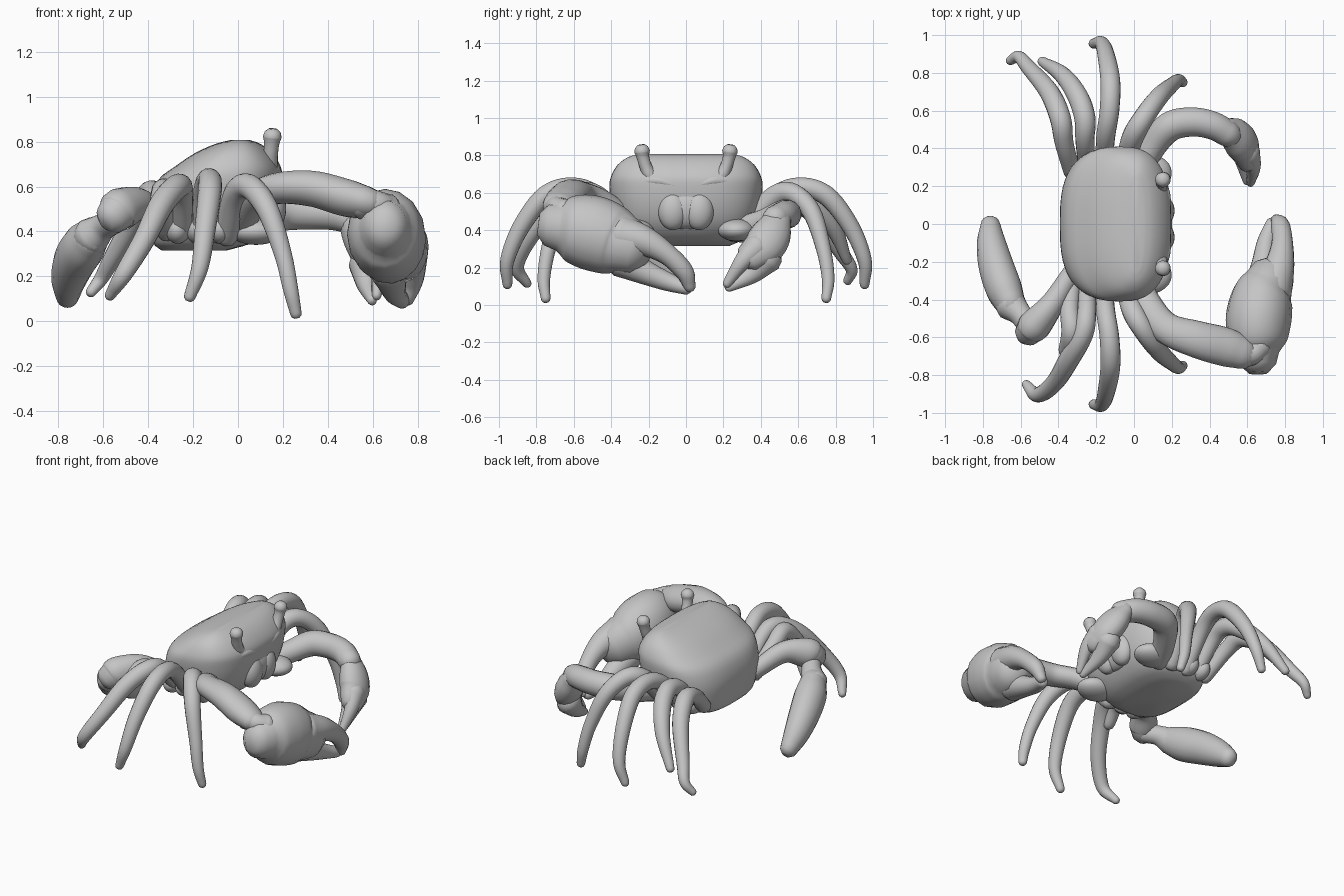
import bpy, bmesh, math
from mathutils import Vector

cube = bpy.data.objects.get("Cube")
if cube:
    bpy.data.objects.remove(cube)

SHELL = (0.56, 0.56, 0.56, 1)
shell = bpy.data.materials.new("shell_grey")
shell.use_nodes = True
shell.diffuse_color = SHELL
shell.node_tree.nodes["Principled BSDF"].inputs["Base Color"].default_value = SHELL


def loft(name, rings, sharp=60):
    """Skin a stack of closed rings, with fans over both ends."""
    bm = bmesh.new()
    loops = [[bm.verts.new(p) for p in ring] for ring in rings]
    n = len(loops[0])
    for a, b in zip(loops, loops[1:]):
        for i in range(n):
            j = (i + 1) % n
            bm.faces.new((a[i], a[j], b[j], b[i]))
    for loop in (loops[0], loops[-1]):
        face = bm.faces.new(loop)
        bmesh.ops.poke(bm, faces=[face])
    bmesh.ops.recalc_face_normals(bm, faces=bm.faces)
    return finish(name, bm, sharp)


def finish(name, bm, sharp=60):
    mesh = bpy.data.meshes.new(name)
    bm.to_mesh(mesh)
    bm.free()
    mesh.materials.append(shell)
    obj = bpy.data.objects.new(name, mesh)
    bpy.context.collection.objects.link(obj)
    bpy.ops.object.select_all(action='DESELECT')
    obj.select_set(True)
    bpy.context.view_layer.objects.active = obj
    bpy.ops.object.shade_smooth_by_angle(angle=math.radians(sharp))
    return obj


def spline(points, steps):
    """Catmull-Rom curve through points of any dimension."""
    pts = [Vector(p) for p in points]
    pts = [2 * pts[0] - pts[1]] + pts + [2 * pts[-1] - pts[-2]]
    out = []
    for a, b, c, d in zip(pts, pts[1:], pts[2:], pts[3:]):
        for k in range(steps):
            t = k / steps
            out.append(b + (c - a) * (t / 2) + (2 * a - 5 * b + 4 * c - d) * (t * t / 2)
                       + (3 * b - a - 3 * c + d) * (t ** 3 / 2))
    return out + [pts[-2]]


def limb(name, points, flat=1.0, ref=(1, 0, 0), side=1, sides=16):
    """Tapered rounded tube; points are x, y, z, radius; flat squashes along ref."""
    path = spline([(x, y * side, z, r) for x, y, z, r in points], 6)
    pos = [p.to_3d() for p in path]
    rad = [max(p[3], 0.006) for p in path]
    last = len(path) - 1
    rings, u = [], Vector(ref)
    for i, p in enumerate(pos):
        t = (pos[min(i + 1, last)] - pos[max(i - 1, 0)]).normalized()
        u = (u - t * u.dot(t)).normalized()
        v = t.cross(u)

        def ring(along, scale):
            return [p + t * along * rad[i] + rad[i] * scale * (u * flat * math.cos(a) + v * math.sin(a))
                    for a in (math.tau * k / sides for k in range(sides))]
        caps = [(0.85, 0.45), (0.5, 0.85)]
        if i == 0:
            rings += [ring(-along, scale) for along, scale in caps]
        rings.append(ring(0, 1))
        if i == last:
            rings += [ring(along, scale) for along, scale in reversed(caps)]
    return loft(name, rings)


def ball(name, centre, radii):
    bm = bmesh.new()
    bmesh.ops.create_uvsphere(bm, u_segments=24, v_segments=14, radius=1)
    for v in bm.verts:
        v.co = Vector(c + r * k for c, r, k in zip(centre, radii, v.co))
    return finish(name, bm)


# Carapace: rounded outlines stacked by height (z, back, front, half width)
levels = [(.315, -.34, -.05, .23), (.35, -.38, .06, .3), (.43, -.39, .14, .36),
          (.53, -.39, .18, .395), (.63, -.355, .195, .41), (.69, -.28, .19, .4),
          (.75, -.19, .15, .365), (.79, -.1, .1, .31), (.808, -.03, .05, .25)]


def outline(z, back, front, half, n=48):
    pts = []
    power = 0.55 + z / 3
    for k in range(n):
        a = math.tau * k / n
        c, s = math.cos(a), math.sin(a)
        px, py = (math.copysign(abs(w) ** power, w) for w in (c, s))
        pts.append(((back + front) / 2 + px * (front - back) / 2, py * half, z))
    return pts


loft("carapace", [outline(*lv) for lv in spline(levels, 3)])

# Face: mouth plates, brow ridges, eye stalks
ball("mouth_surround", (.125, 0, .52), (.077, .16, .115))
for label, side in (("left", 1), ("right", -1)):
    ball("mouth_plate_" + label, (.15, .07 * side, .505), (.065, .08, .105))
    limb("eye_stalk_" + label, [(.13, .15, .66, .03), (.14, .19, .69, .036), (.145, .215, .74, .033),
                                (.15, .23, .79, .034), (.153, .235, .822, .042)], side=side)
    limb("brow_ridge_" + label, [(.18, .06, .64, .015), (.165, .15, .665, .028),
                                 (.14, .24, .66, .026)], side=side)
    ball("arm_socket_" + label, (.08, .27 * side, .4), (.12, .1, .06))

    # Front and second walking legs match on both sides
    limb("front_leg_" + label, [(-.05, .3, .38, .05), (-.01, .45, .56, .058), (.05, .56, .6, .055),
                                (.13, .67, .5, .05), (.2, .735, .3, .04), (.235, .76, .14, .034),
                                (.258, .75, .035, .026)], side=side)
    limb("second_leg_" + label, [(-.16, .3, .38, .045), (-.15, .46, .57, .05), (-.13, .6, .63, .052),
                                 (-.125, .75, .585, .053), (-.145, .88, .42, .047), (-.17, .955, .24, .038),
                                 (-.215, .955, .11, .026)], side=side)
    # Hip joints along the underside
    for i, x in enumerate((-.08, -.18, -.27)):
        ball("hip_%s_%d" % (label, i), (x, .3 * side, .41), (.055, .08, .065))

# Rear legs differ from side to side
limb("third_leg_left", [(-.25, .3, .4, .045), (-.26, .44, .56, .05), (-.26, .56, .6, .056),
                        (-.3, .68, .54, .055), (-.38, .79, .41, .045), (-.485, .86, .24, .026)])
limb("rear_leg_left", [(-.33, .28, .4, .045), (-.37, .43, .53, .05), (-.39, .56, .57, .056),
                       (-.45, .7, .47, .052), (-.56, .83, .28, .04), (-.61, .885, .19, .032),
                       (-.655, .865, .13, .024)])
limb("third_leg_right", [(-.25, .3, .4, .045), (-.25, .46, .57, .05), (-.27, .58, .6, .055),
                         (-.34, .71, .52, .055), (-.42, .84, .36, .048), (-.51, .905, .21, .04),
                         (-.57, .85, .115, .024)], side=-1)
limb("broken_leg_right", [(-.32, .28, .4, .045), (-.34, .45, .54, .05), (-.33, .57, .58, .055),
                          (-.36, .67, .5, .04)], side=-1)
limb("paddle_leg_upper", [(-.33, .26, .43, .055), (-.43, .42, .52, .07), (-.52, .53, .5, .095),
                          (-.55, .565, .475, .085)], side=-1, flat=0.9)
limb("paddle_leg_joint", [(-.55, .55, .45, .06), (-.6, .48, .42, .062), (-.65, .43, .38, .085)], side=-1)
limb("paddle", [(-.655, .42, .375, .09), (-.69, .34, .33, .108), (-.73, .22, .265, .104),
                (-.755, .1, .185, .086), (-.76, .015, .12, .062)], side=-1, flat=0.9)

# Large right claw
limb("large_arm_upper", [(.0, .27, .42, .07), (.07, .43, .54, .08), (.17, .55, .59, .085),
                         (.33, .61, .59, .1), (.48, .65, .55, .105), (.57, .68, .53, .09)],
     flat=0.8, ref=(0, 0, 1), side=-1)
limb("large_wrist", [(.55, .68, .53, .075), (.62, .69, .52, .06), (.66, .65, .5, .07)], ref=(0, 0, 1), side=-1)
limb("large_palm", [(.655, .68, .42, .13), (.655, .61, .41, .18), (.66, .5, .385, .2),
                    (.68, .39, .345, .187), (.71, .32, .32, .155)], flat=0.87, side=-1)
limb("large_upper_finger", [(.73, .34, .37, .11), (.77, .22, .34, .08), (.785, .1, .27, .057),
                            (.775, .01, .18, .05), (.755, -.02, .1, .032)], side=-1)
limb("large_lower_finger", [(.67, .34, .24, .095), (.685, .22, .175, .066), (.7, .1, .125, .05),
                            (.73, .0, .09, .035)], side=-1)

# Small left claw
limb("small_arm", [(.02, .26, .4, .065), (.1, .41, .44, .07), (.19, .515, .48, .08), (.31, .54, .485, .078),
                   (.42, .52, .48, .075), (.5, .475, .46, .07)], ref=(0, 0, 1))
limb("small_palm", [(.5, .49, .455, .075), (.54, .46, .385, .105), (.575, .42, .32, .11),
                    (.6, .36, .27, .088)], flat=0.75)
limb("small_upper_finger", [(.605, .38, .31, .07), (.63, .3, .23, .045), (.618, .22, .115, .024)], flat=0.9)
limb("small_lower_finger", [(.57, .43, .25, .085), (.575, .35, .165, .052), (.597, .23, .095, .025)], flat=0.9)
